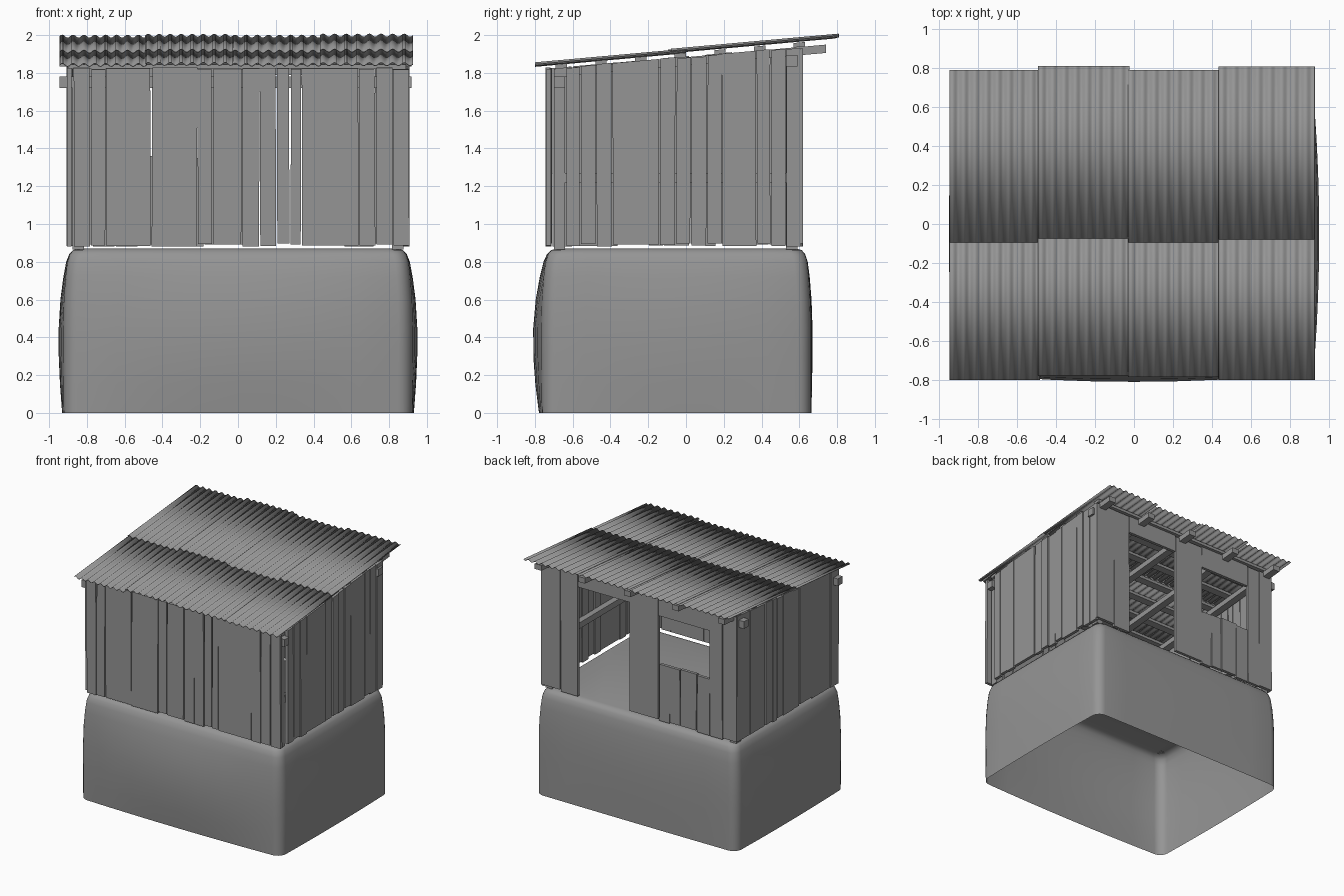
import bpy, bmesh, math, random
from mathutils import Matrix

random.seed(4)
cube = bpy.data.objects.get("Cube")
if cube:
    bpy.data.objects.remove(cube, do_unlink=True)

grey = bpy.data.materials.new("weathered_grey")
grey.use_nodes = True
grey.diffuse_color = (0.3, 0.3, 0.3, 1)
grey.node_tree.nodes["Principled BSDF"].inputs["Base Color"].default_value = (0.3, 0.3, 0.3, 1)

SLOPE = 0.09
FLOOR = 0.88


def roof_z(y):
    return 1.917 + SLOPE * y


def finish(name, bm, smooth_angle=None):
    bmesh.ops.recalc_face_normals(bm, faces=bm.faces)
    mesh = bpy.data.meshes.new(name)
    bm.to_mesh(mesh)
    bm.free()
    mesh.materials.append(grey)
    if smooth_angle:
        mesh.shade_smooth()
        mesh.set_sharp_from_angle(angle=math.radians(smooth_angle))
    obj = bpy.data.objects.new(name, mesh)
    bpy.context.collection.objects.link(obj)
    return obj


def box(name, x0, x1, y0, y1, z0, z1, sloped=False, jitter=0.0):
    """Box between limits; sloped boxes measure their height from the roof."""
    bm = bmesh.new()
    bmesh.ops.create_cube(bm, size=1)
    lean = random.uniform(-jitter, jitter)
    for v in bm.verts:
        top = v.co.z > 0
        v.co.x = x1 if v.co.x > 0 else x0
        v.co.y = y1 if v.co.y > 0 else y0
        v.co.z = z1 if top else z0
        if sloped and (top or sloped == "both"):
            v.co.z += roof_z(v.co.y)
        if top and x1 - x0 > y1 - y0:
            v.co.x += lean
        elif top:
            v.co.y += lean
    return finish(name, bm)


def plank_wall(name, edges, along_x, near, far, low, high, sloped=True):
    """Row of upright boards between neighbouring edges, slightly uneven."""
    for i, (a, b) in enumerate(zip(edges, edges[1:])):
        a, b = a + 0.003, b - 0.003
        shift = random.uniform(-0.005, 0.005)
        z0 = low + random.uniform(0, 0.018)
        z1 = high - random.uniform(0, 0.012)
        span = (a, b, near + shift, far + shift) if along_x else (near + shift, far + shift, a, b)
        box(f"{name}_{i + 1}", *span, z0, z1, sloped, 0.004)


# Hollow foundation, open underneath, with bulging sides
def foundation():
    bm = bmesh.new()
    hx, hy, cy, radius = 0.92, 0.71, -0.05, 0.07
    levels = [(0, 0), (0.15, 0), (0.3, 0), (0.45, 0), (0.6, 0.003), (0.72, 0.01),
              (0.8, 0.018), (0.84, 0.03), (0.862, 0.048), (0.87, 0.08)]
    rings = []
    for z, inset in levels:
        w, d = hx - inset, hy - inset
        pts = []
        corners = [(1, 1), (-1, 1), (-1, -1), (1, -1)]
        for k, (sx, sy) in enumerate(corners):
            for s in range(6):
                t = math.pi / 2 * (k + s / 5)
                pts.append((sx * (w - radius) + radius * math.cos(t),
                            sy * (d - radius) + radius * math.sin(t)))
            # extra points along the straight side
            nx, ny = corners[(k + 1) % 4]
            ax, ay = pts[-1]
            t = math.pi / 2 * (k + 1)
            bx = nx * (w - radius) + radius * math.cos(t)
            by = ny * (d - radius) + radius * math.sin(t)
            for s in range(1, 8):
                pts.append((ax + (bx - ax) * s / 8, ay + (by - ay) * s / 8))
        swell = math.sin(math.pi * min(1, (z + 0.12) / 1.0))
        ring = []
        for x, y in pts:
            front = 0.05 if y < 0 else 0.01
            px = x + 0.03 * swell * (x / w) ** 5 * (1 - (y / d) ** 2)
            py = y + front * swell * (y / d) ** 5 * (1 - (x / w) ** 2)
            ring.append(bm.verts.new((px, py + cy, z)))
        rings.append(ring)
    n = len(rings[0])
    for lower, upper in zip(rings, rings[1:]):
        for i in range(n):
            j = (i + 1) % n
            bm.faces.new((lower[i], lower[j], upper[j], upper[i]))
    bm.faces.new(rings[-1])
    obj = finish("foundation", bm, 50)
    # an open shell: make sure it faces outwards
    if obj.data.polygons[-1].normal.z < 0:
        obj.data.flip_normals()


foundation()

# Board walls
front_edges = [-0.87, -0.78, -0.7, -0.46, -0.215, -0.135, 0.02, 0.115, 0.205,
               0.275, 0.335, 0.64, 0.73, 0.82, 0.91]
plank_wall("front_board", front_edges, True, -0.74, -0.715, FLOOR, -0.02)
right_edges = [-0.635, -0.56, -0.475, -0.39, -0.14, -0.055, 0.025, 0.11, 0.19,
               0.375, 0.45, 0.53, 0.61]
plank_wall("right_board", right_edges, False, 0.878, 0.903, FLOOR, -0.028)
left_edges = [-0.71, -0.6, -0.36, -0.2, -0.12, 0.02, 0.1, 0.16, 0.25, 0.44, 0.61]
plank_wall("left_board", left_edges, False, -0.903, -0.878, FLOOR, -0.028)

# Back wall around a doorway and a window
Y0, Y1 = 0.59, 0.615
plank_wall("back_board_door_side", [0.56, 0.72, 0.9], True, Y0, Y1, FLOOR, -0.04)
plank_wall("back_board_middle", [-0.18, 0.09], True, Y0, Y1, FLOOR, -0.04)
plank_wall("back_board_window_side", [-0.9, -0.77, -0.65], True, Y0, Y1, FLOOR, -0.04)
plank_wall("back_board_below_window", [-0.65, -0.53, -0.38, -0.28, -0.18], True,
           Y0, Y1, FLOOR, 1.36, False)
box("door_header", 0.09, 0.56, Y0, Y1, 1.79, -0.04, True)
box("window_header", -0.65, -0.18, Y0, Y1, 1.75, -0.04, True)

# Timber frame
for side, x in (("right", 0.845), ("left", -0.845)):
    box(f"front_post_{side}", x - 0.03, x + 0.03, -0.7, -0.64, 0.865, 1.72)
    box(f"back_post_{side}", x - 0.03, x + 0.03, 0.53, 0.59, 0.865, 1.84)
    inner = x + (0.005 if x > 0 else -0.005)
    box(f"side_rail_{side}", inner - 0.025, inner + 0.025, -0.64, 0.53, 1.22, 1.27)
box("front_beam", -0.945, 0.918, -0.7, -0.64, 1.72, 1.78)
box("back_beam", -0.945, 0.918, 0.53, 0.59, 1.835, 1.895)
for i, x in enumerate((-0.84, -0.42, 0.02, 0.44, 0.84)):
    box(f"rafter_{i + 1}", x - 0.03, x + 0.03, -0.7, 0.74, -0.078, -0.034, "both")
for i in range(7):
    y = -0.66 + i * 0.21
    box(f"purlin_{i + 1}", -0.9, 0.89, y - 0.03, y + 0.03, -0.034, -0.01, "both")


# Corrugated roof sheets
def roof_sheet(name, x0, x1, y0, y1, lift):
    bm = bmesh.new()
    waves, steps = 8, 8
    total = waves * steps
    rows = []
    for y in (y0, y1):
        rows.append([bm.verts.new((x0 + (x1 - x0) * i / total, y,
                                   roof_z(y) + lift + 0.008 * math.sin(2 * math.pi * i / steps)))
                     for i in range(total + 1)])
    for i in range(total):
        bm.faces.new((rows[0][i], rows[0][i + 1], rows[1][i + 1], rows[1][i]))
    obj = finish(name, bm, 50)
    mod = obj.modifiers.new("thickness", "SOLIDIFY")
    mod.thickness = 0.004
    mod.offset = 0


columns = [-0.945, -0.49, -0.03, 0.435, 0.92]
backs = [0.79, 0.81, 0.79, 0.808]
seams = [-0.095, -0.075, -0.095, -0.08]
for i, (a, b) in enumerate(zip(columns, columns[1:])):
    raise_by = (0, 0.003, 0, 0.004)[i]
    front_y = (-0.8, -0.775, -0.785, -0.8)[i]
    roof_sheet(f"front_roof_sheet_{i + 1}", a, b + 0.006, front_y, 0.0, raise_by - 0.003)
    roof_sheet(f"back_roof_sheet_{i + 1}", a, b + 0.006, seams[i], backs[i], raise_by + 0.004)
